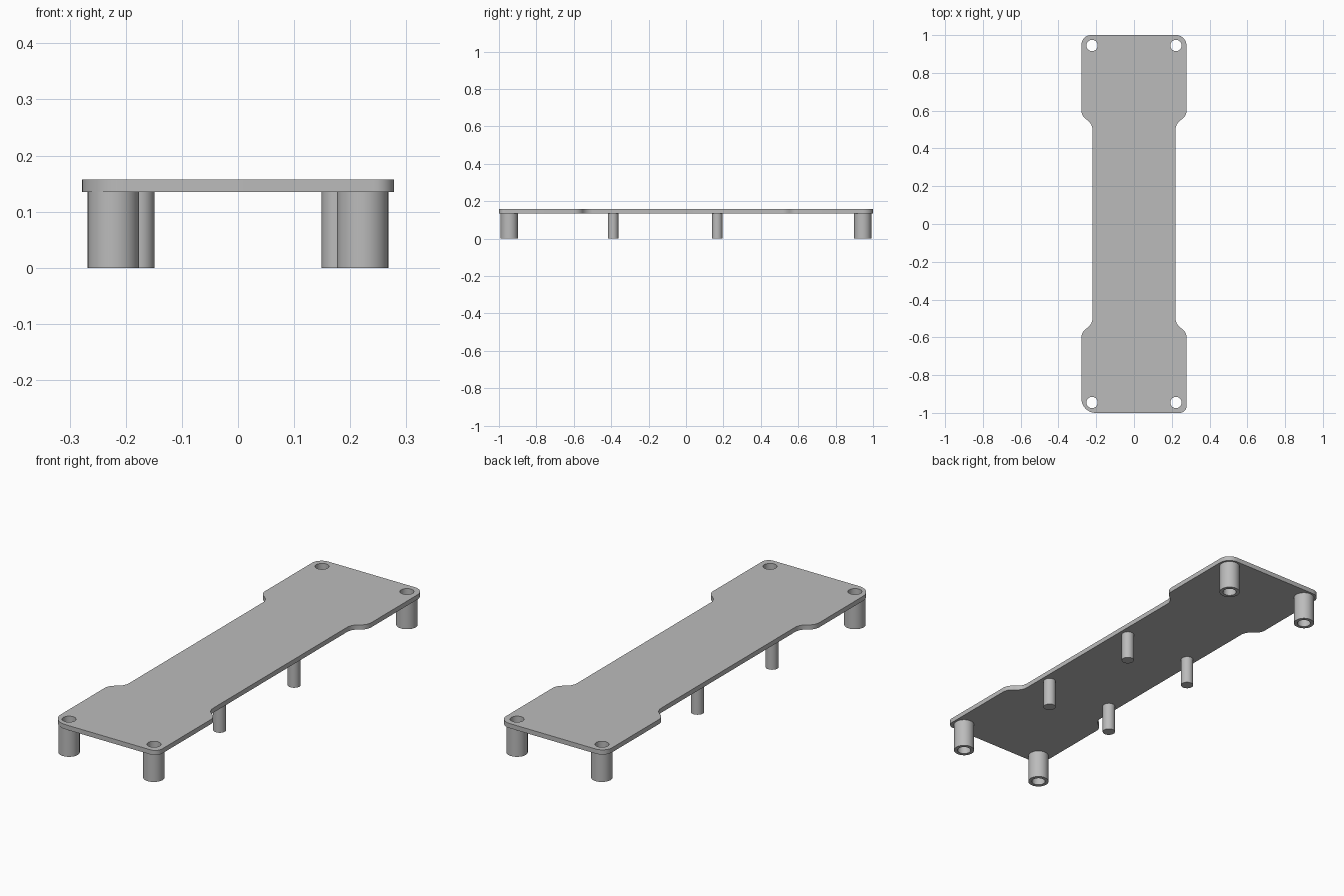
import bpy, bmesh
from math import cos, sin, radians

cube = bpy.data.objects.get("Cube")
if cube:
    bpy.data.objects.remove(cube, do_unlink=True)

UNDERSIDE, TOP = 0.135, 0.157
HALF_WIDTH = 0.278
BORE = 0.03

grey = bpy.data.materials.new("light grey")
grey.use_nodes = True
colour = (0.5, 0.5, 0.5, 1)
grey.diffuse_color = colour
grey.node_tree.nodes["Principled BSDF"].inputs["Base Color"].default_value = colour


def arc(cx, cy, r, start, end, steps=10):
    angles = [radians(start + (end - start) * i / steps) for i in range(steps + 1)]
    return [(cx + r * cos(a), cy + r * sin(a)) for a in angles]


def circle(cx, cy, r):
    return arc(cx, cy, r, 0, 360, 40)[:-1]


def solid(name, loops, z0, z1):
    """Extrude an outer loop, with any further loops as holes, from z0 to z1."""
    bm = bmesh.new()
    edges = []
    for loop in loops:
        verts = [bm.verts.new((x, y, z0)) for x, y in loop]
        edges += [bm.edges.new((v, verts[i - 1])) for i, v in enumerate(verts)]
    bmesh.ops.triangle_fill(bm, edges=edges, use_beauty=True, use_dissolve=False)
    result = bmesh.ops.extrude_face_region(bm, geom=bm.faces[:], use_keep_orig=True)
    moved = [g for g in result["geom"] if isinstance(g, bmesh.types.BMVert)]
    bmesh.ops.translate(bm, verts=moved, vec=(0, 0, z1 - z0))
    bmesh.ops.recalc_face_normals(bm, faces=bm.faces[:])
    mesh = bpy.data.meshes.new(name)
    bm.to_mesh(mesh)
    bm.free()
    mesh.materials.append(grey)
    obj = bpy.data.objects.new(name, mesh)
    bpy.context.collection.objects.link(obj)
    bpy.ops.object.select_all(action="DESELECT")
    obj.select_set(True)
    bpy.context.view_layer.objects.active = obj
    bpy.ops.object.shade_smooth_by_angle(angle=radians(30))


def quarter(sx, sy, corner):
    """Outline of one quarter, from the rounded corner to the waist."""
    pts = arc(HALF_WIDTH - corner, 1 - corner, corner, 90, 0)
    pts += arc(0.223, 0.6, 0.055, 0, -60)
    pts += arc(0.281, 0.499, 0.061, 120, 180)[1:]
    return [(sx * x, sy * y) for x, y in pts]


# Plate with a narrow waist and four screw holes
outline = quarter(1, 1, 0.055) + quarter(1, -1, 0.035)[::-1]
outline += quarter(-1, -1, 0.075) + quarter(-1, 1, 0.05)[::-1]
corners = [(x, y) for x in (-0.222, 0.222) for y in (-0.945, 0.945)]
solid("plate", [outline] + [circle(x, y, BORE) for x, y in corners], UNDERSIDE, TOP)

# Hollow corner standoffs and slim solid pegs
for x, y in corners:
    place = ("back_" if y > 0 else "front_") + ("left" if x > 0 else "right")
    solid(place + "_standoff", [circle(x, y, 0.046), circle(x, y, BORE)], 0, UNDERSIDE)
for x in (-0.177, 0.177):
    for y in (-0.39, 0.167):
        place = ("back_" if y > 0 else "front_") + ("left" if x > 0 else "right")
        solid(place + "_peg", [circle(x, y, 0.028)], 0, UNDERSIDE)
